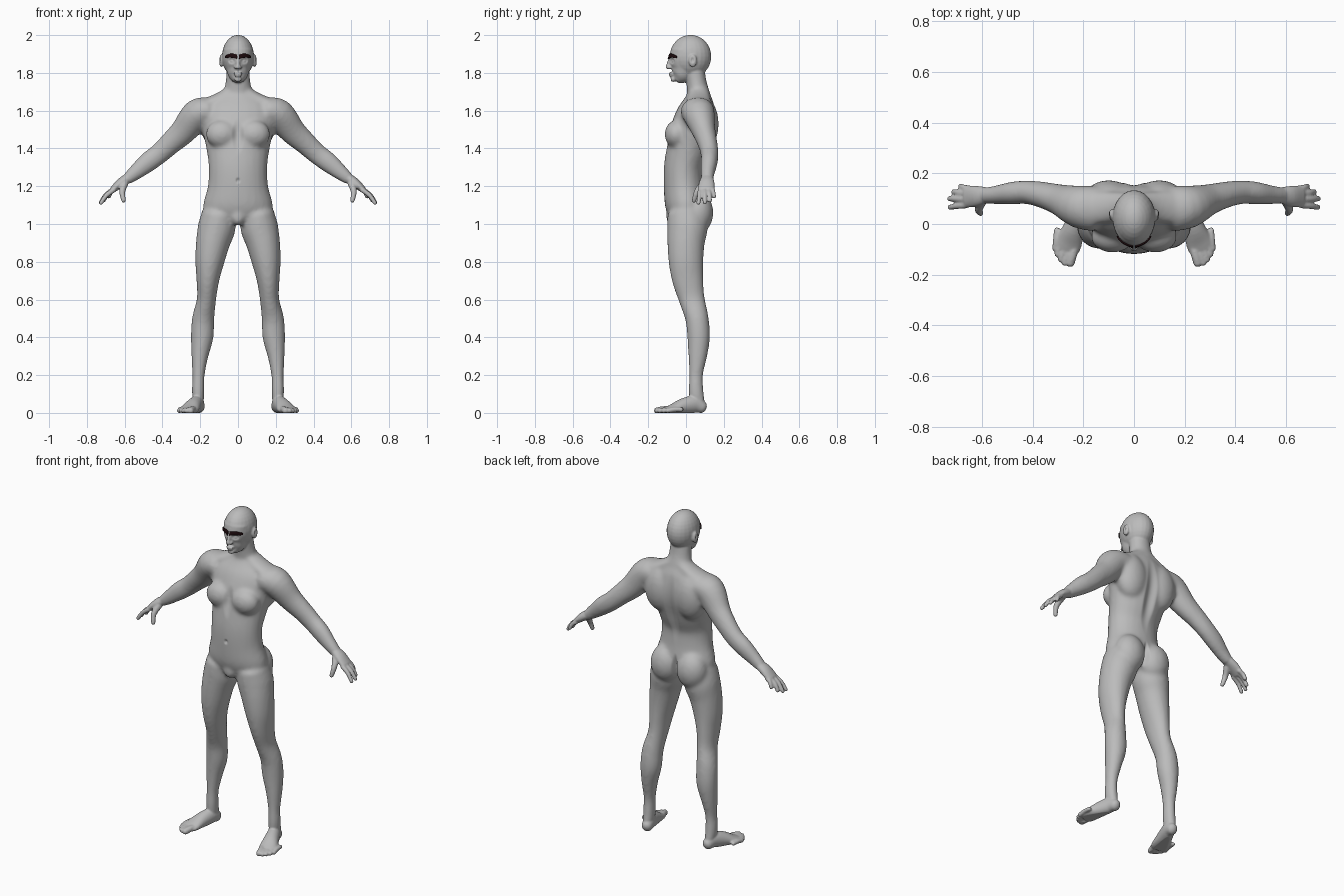
import bpy
import bmesh
from math import sin, cos, pi, radians
from mathutils import Vector, Matrix
from mathutils.bvhtree import BVHTree

cube = bpy.data.objects.get("Cube")
if cube:
    bpy.data.objects.remove(cube, do_unlink=True)

X, Y, Z = Vector((1, 0, 0)), Vector((0, 1, 0)), Vector((0, 0, 1))
BOTH, MIDDLE = (1, -1), (1,)


def make_material(name, color):
    mat = bpy.data.materials.new(name)
    mat.use_nodes = True
    mat.diffuse_color = color
    mat.node_tree.nodes["Principled BSDF"].inputs["Base Color"].default_value = color
    return mat


def catmull(p, q, r, s, t):
    return 0.5 * (2 * q + (r - p) * t + (2 * p - 5 * q + 4 * r - s) * t ** 2
                  + (3 * q - p - 3 * r + s) * t ** 3)


def tube(bm, rings, sides=BOTH, axis=Y, cap=0.8, steps=4, segments=24):
    """Smooth limb through rings of (x, y, z, radius along axis, radius across)."""
    pts = [Vector(r) for r in rings]
    last = len(pts) - 1
    path = [catmull(pts[max(i - 1, 0)], pts[i], pts[i + 1], pts[min(i + 2, last)], k / steps)
            for i in range(last) for k in range(steps)] + [pts[-1]]
    loops = []
    for i, p in enumerate(path):
        ahead, behind = path[min(i + 1, len(path) - 1)], path[max(i - 1, 0)]
        tangent = (Vector(ahead[:3]) - Vector(behind[:3])).normalized()
        loops.append((Vector(p[:3]), tangent, p[3], p[4]))

    def dome(loop, sign):
        c, t, a, b = loop
        depth = sign * cap * min(a, b)
        return [(c + t * depth * sin(radians(d)), t, a * cos(radians(d)), b * cos(radians(d)))
                for d in (30, 60, 82)]

    loops = dome(loops[0], -1)[::-1] + loops + dome(loops[-1], 1)
    for side in sides:
        grid = []
        for c, t, a, b in loops:
            u = (axis - t * axis.dot(t)).normalized()
            v = t.cross(u)
            row = []
            for k in range(segments):
                ang = 2 * pi * k / segments
                co = c + u * a * cos(ang) + v * b * sin(ang)
                row.append(bm.verts.new((co.x * side, co.y, co.z)))
            grid.append(row)
        for low, high in zip(grid, grid[1:]):
            for k in range(segments):
                n = (k + 1) % segments
                bm.faces.new((low[k], low[n], high[n], high[k]))
        bm.faces.new(grid[0])
        bm.faces.new(grid[-1])


def ball(bm, center, radii, sides=BOTH):
    for side in sides:
        place = Matrix.Translation((center[0] * side, center[1], center[2]))
        bmesh.ops.create_uvsphere(bm, u_segments=24, v_segments=16, radius=1,
                                  matrix=place @ Matrix.Diagonal((*radii, 1)))


def fuse(bm, voxel, rounds):
    """Melt all overlapping parts into one smooth skin."""
    bmesh.ops.recalc_face_normals(bm, faces=bm.faces[:])
    mesh = bpy.data.meshes.new("clay")
    bm.to_mesh(mesh)
    bm.free()
    obj = bpy.data.objects.new("clay", mesh)
    bpy.context.scene.collection.objects.link(obj)
    remesh = obj.modifiers.new("Remesh", "REMESH")
    remesh.mode = "VOXEL"
    remesh.voxel_size = voxel
    smooth = obj.modifiers.new("Smooth", "SMOOTH")
    smooth.factor, smooth.iterations = 0.5, rounds
    graph = bpy.context.evaluated_depsgraph_get()
    result = bpy.data.meshes.new_from_object(obj.evaluated_get(graph))
    out = bmesh.new()
    out.from_mesh(result)
    bpy.data.objects.remove(obj, do_unlink=True)
    bpy.data.meshes.remove(mesh)
    bpy.data.meshes.remove(result)
    return out


def press(bm, center, radii, push, sides=BOTH):
    """Push the skin in or out inside a soft ellipsoid."""
    for side in sides:
        for v in bm.verts:
            dx, dy, dz = ((v.co[i] * (side if i == 0 else 1) - center[i]) / radii[i] for i in range(3))
            d = dx * dx + dy * dy + dz * dz
            if d < 1:
                w = (1 - d) ** 2
                v.co += Vector((push[0] * side, push[1], push[2])) * w


def add_object(name, bm, mat):
    mesh = bpy.data.meshes.new(name)
    bm.to_mesh(mesh)
    mesh.materials.clear()
    mesh.materials.append(mat)
    mesh.shade_smooth()
    obj = bpy.data.objects.new(name, mesh)
    bpy.context.scene.collection.objects.link(obj)
    return obj


skin = make_material("grey skin", (0.5, 0.5, 0.5, 1))
hair = make_material("dark brow hair", (0.012, 0.003, 0.004, 1))

# Trunk
bm = bmesh.new()
tube(bm, [(0, 0.01, 1.03, 0.09, 0.17), (0, 0.0, 1.1, 0.11, 0.185), (0, -0.01, 1.2, 0.108, 0.16),
          (0, -0.01, 1.3, 0.107, 0.155), (0, 0.015, 1.4, 0.118, 0.168), (0, 0.04, 1.5, 0.122, 0.19),
          (0, 0.055, 1.58, 0.108, 0.2), (0, 0.065, 1.64, 0.085, 0.17), (0, 0.068, 1.69, 0.06, 0.09)],
     MIDDLE, cap=0.25)
ball(bm, (0.085, -0.05, 1.475), (0.085, 0.063, 0.075))      # chest muscles
ball(bm, (0.1, 0.095, 1.53), (0.1, 0.078, 0.14))            # shoulder blades
ball(bm, (0.088, 0.065, 1.06), (0.092, 0.08, 0.11))         # buttocks
ball(bm, (0, -0.07, 1.04), (0.04, 0.036, 0.05), MIDDLE)     # groin
tube(bm, [(0, 0.07, 1.715, 0.05, 0.045), (0.09, 0.068, 1.665, 0.06, 0.035),
          (0.17, 0.062, 1.627, 0.07, 0.04)])                # neck to shoulder slope
tube(bm, [(0, 0.07, 1.67, 0.062, 0.08), (0, 0.055, 1.75, 0.054, 0.066),
          (0, 0.045, 1.82, 0.055, 0.062)], MIDDLE, cap=0.3)  # neck

# Arms
tube(bm, [(0.15, 0.06, 1.6, 0.09, 0.07), (0.215, 0.068, 1.58, 0.085, 0.083),
          (0.29, 0.095, 1.49, 0.062, 0.07), (0.36, 0.115, 1.425, 0.052, 0.06),
          (0.42, 0.125, 1.37, 0.047, 0.055), (0.48, 0.122, 1.325, 0.045, 0.053),
          (0.54, 0.115, 1.275, 0.038, 0.042), (0.59, 0.112, 1.235, 0.033, 0.031)], cap=0.4)

# Legs
tube(bm, [(0.1, 0.0, 1.06, 0.1, 0.09), (0.113, 0.007, 0.98, 0.107, 0.1),
          (0.133, 0.0, 0.9, 0.099, 0.09), (0.15, 0.0, 0.8, 0.092, 0.077),
          (0.16, 0.01, 0.7, 0.083, 0.06), (0.167, 0.031, 0.6, 0.069, 0.051),
          (0.184, 0.058, 0.5, 0.062, 0.059), (0.19, 0.067, 0.4, 0.06, 0.06),
          (0.202, 0.062, 0.3, 0.05, 0.045), (0.209, 0.053, 0.2, 0.037, 0.033),
          (0.211, 0.053, 0.12, 0.04, 0.033), (0.21, 0.06, 0.05, 0.042, 0.03)], cap=0.3)
bm = fuse(bm, 0.011, 7)

# Feet and toes
tube(bm, [(0.206, 0.085, 0.03, 0.033, 0.03), (0.215, 0.045, 0.045, 0.046, 0.036),
          (0.236, -0.015, 0.035, 0.042, 0.043), (0.256, -0.07, 0.02, 0.027, 0.052),
          (0.265, -0.1, 0.014, 0.019, 0.05)], axis=Z)
toe_tips = ((0.252, -0.155), (0.274, -0.155), (0.289, -0.141), (0.302, -0.121), (0.311, -0.098))
for i, (x, y) in enumerate(toe_tips):
    r = 0.018 if i == 0 else 0.0125
    root = 0.232 + 0.018 * i
    tube(bm, [(root, y + 0.075, 0.018, r, r), ((root + x) / 2, y + 0.035, 0.018, r, r),
              (x, y, 0.011, r, r)], axis=Z, segments=12)

# Hands, fingers and thumbs
tube(bm, [(0.575, 0.114, 1.246, 0.03, 0.027), (0.62, 0.11, 1.218, 0.041, 0.025),
          (0.662, 0.107, 1.182, 0.043, 0.017)], cap=0.5)
fingers = (((0.658, 0.076, 1.18), (0.726, 0.066, 1.11)), ((0.667, 0.098, 1.178), (0.728, 0.1, 1.112)),
           ((0.662, 0.12, 1.18), (0.712, 0.127, 1.122)), ((0.648, 0.138, 1.187), (0.684, 0.149, 1.143)))
for base, tip in fingers:
    a, b = Vector(base), Vector(tip)
    bend = a.lerp(b, 0.5) + Vector((0.005, 0, 0.006))
    tube(bm, [(*p, r, r) for p, r in ((a, 0.014), (bend, 0.0125), (b, 0.011))], segments=12)
tube(bm, [(0.6, 0.09, 1.215, 0.02, 0.02), (0.613, 0.058, 1.17, 0.016, 0.016),
          (0.605, 0.042, 1.122, 0.012, 0.012)], segments=12)

# Head: skull, face, nose, lips, ears
ball(bm, (0, 0.024, 1.887), (0.085, 0.11, 0.114), MIDDLE)
tube(bm, [(0, -0.046, 1.765, 0.028, 0.03), (0, -0.03, 1.785, 0.053, 0.05),
          (0, -0.012, 1.82, 0.073, 0.062), (0, -0.005, 1.87, 0.083, 0.075),
          (0, 0.0, 1.92, 0.08, 0.077)], MIDDLE, cap=0.4)
tube(bm, [(0, -0.082, 1.882, 0.008, 0.009), (0, -0.091, 1.85, 0.011, 0.01),
          (0, -0.097, 1.829, 0.012, 0.014)], MIDDLE, segments=12)
ball(bm, (0.011, -0.087, 1.828), (0.011, 0.011, 0.009))
ball(bm, (0, -0.08, 1.797), (0.024, 0.012, 0.007), MIDDLE)
ball(bm, (0, -0.078, 1.786), (0.021, 0.012, 0.007), MIDDLE)
ball(bm, (0, -0.068, 1.766), (0.02, 0.014, 0.014), MIDDLE)
ball(bm, (0.088, 0.036, 1.864), (0.012, 0.022, 0.034))
bm = fuse(bm, 0.0052, 4)

# Surface modelling: eyes, ears, breastbone, navel, spine, cleft
press(bm, (0.034, -0.08, 1.864), (0.026, 0.04, 0.02), (0, 0.012, 0))
press(bm, (0.034, -0.07, 1.862), (0.014, 0.03, 0.01), (0, -0.007, 0))
press(bm, (0.1, 0.034, 1.868), (0.015, 0.014, 0.022), (-0.008, 0, 0))
press(bm, (0, -0.1, 1.47), (0.035, 0.06, 0.11), (0, 0.012, 0), MIDDLE)
press(bm, (0, -0.118, 1.23), (0.014, 0.03, 0.018), (0, 0.009, 0), MIDDLE)
press(bm, (0, 0.14, 1.42), (0.045, 0.09, 0.26), (0, -0.018, 0), MIDDLE)
press(bm, (0, 0.12, 1.05), (0.022, 0.08, 0.11), (0, -0.025, 0), MIDDLE)
for v in bm.verts:
    v.co.z = max(v.co.z, 0.0)
surface = BVHTree.FromBMesh(bm)
add_object("body", bm, skin)
bm.free()

# Eyebrows: thin plates following the forehead
for name, side in (("left_eyebrow", 1), ("right_eyebrow", -1)):
    bm = bmesh.new()
    rows = []
    for i in range(15):
        s = i / 14
        middle = 1.884 + 0.007 * sin(pi * s)
        half = 0.011 * (1 - 0.5 * s ** 3)
        row = []
        for k in range(5):
            start = Vector((side * (0.004 + 0.06 * s), -0.5, middle + half * (k / 2 - 1)))
            hit, normal, _, _ = surface.ray_cast(start, Y)
            row.append(bm.verts.new(hit + normal * 0.002))
        rows.append(row)
    for a, b in zip(rows, rows[1:]):
        for k in range(4):
            bm.faces.new((a[k], b[k], b[k + 1], a[k + 1]))
    brow = add_object(name, bm, hair)
    bm.free()
    plate = brow.modifiers.new("Solidify", "SOLIDIFY")
    plate.thickness, plate.offset = 0.008, 0
